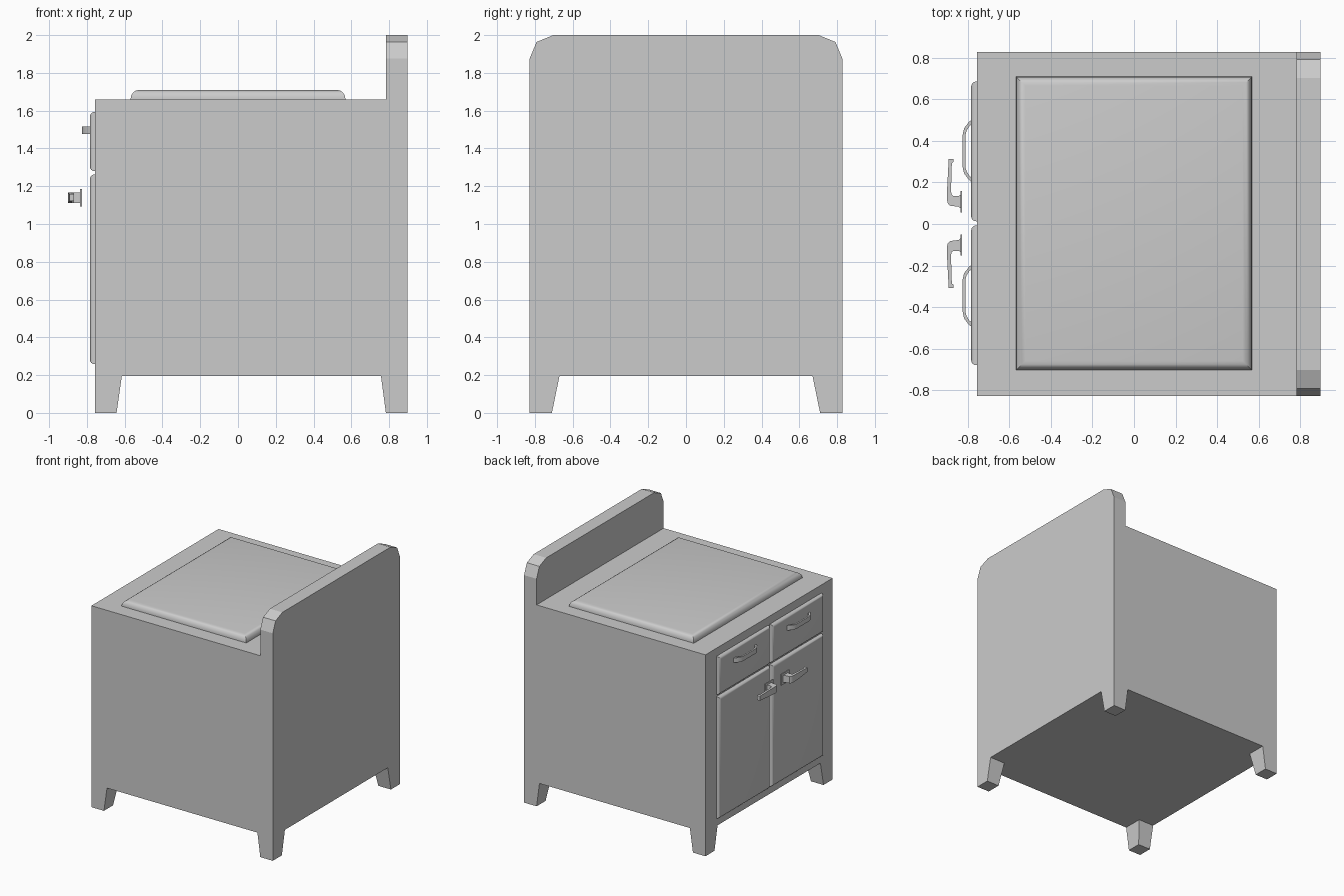
import bpy, bmesh
from mathutils import Vector

if "Cube" in bpy.data.objects:
    bpy.data.objects.remove(bpy.data.objects["Cube"])

MID = 0.003  # y of the split between the two doors


def finish(bm, name, angle=None):
    bmesh.ops.recalc_face_normals(bm, faces=bm.faces[:])
    me = bpy.data.meshes.new(name)
    bm.to_mesh(me)
    bm.free()
    ob = bpy.data.objects.new(name, me)
    bpy.context.collection.objects.link(ob)
    if angle is not None:
        bpy.ops.object.select_all(action='DESELECT')
        ob.select_set(True)
        bpy.context.view_layer.objects.active = ob
        bpy.ops.object.shade_smooth_by_angle(angle=angle)
    return ob


def prism(points, lo, hi, axis):
    """Extrude a closed outline along axis (1: outline in xz, 2: outline in xy)."""
    bm = bmesh.new()
    vs = [bm.verts.new((a, lo, b) if axis == 1 else (a, b, lo)) for a, b in points]
    face = bm.faces.new(vs)
    ext = bmesh.ops.extrude_face_region(bm, geom=[face])['geom']
    move = Vector((0, 0, 0))
    move[axis] = hi - lo
    bmesh.ops.translate(bm, vec=move, verts=[g for g in ext if isinstance(g, bmesh.types.BMVert)])
    return bm


def slab(name, lo, hi, axis, side, width):
    """Box whose edges around one face are rounded with mitred corners."""
    lo, hi = Vector(lo), Vector(hi)
    bm = bmesh.new()
    bmesh.ops.create_cube(bm, size=1)
    for v in bm.verts:
        v.co = Vector(((lo + hi)[i] / 2 + v.co[i] * (hi - lo)[i] for i in range(3)))
    edges = [e for e in bm.edges if all(abs(v.co[axis] - side) < 1e-4 for v in e.verts)]
    bmesh.ops.bevel(bm, geom=edges, offset=width, segments=4, profile=0.5, affect='EDGES')
    return finish(bm, name, 0.7)


# Cabinet body with raised backboard, one solid
X0, X1, Y, ZB = -0.757, 0.897, 0.828, 0.195
bm = prism([(X0, ZB), (X1, ZB), (X1, 2.0), (0.783, 2.0), (0.783, 1.66), (X0, 1.66)], -Y, Y, 1)
corner = [e for e in bm.edges
          if all(v.co.z > 1.99 for v in e.verts)
          and abs(e.verts[0].co.y - e.verts[1].co.y) < 1e-4]
bmesh.ops.bevel(bm, geom=corner, offset=0.125, segments=2, profile=0.5, affect='EDGES')

# Legs: cut the corners out of the underside and pull them down, tapering inward
for co, no in (((-0.615, 0, 0), (1, 0, 0)), ((0.757, 0, 0), (1, 0, 0)),
               ((0, -0.67, 0), (0, 1, 0)), ((0, 0.67, 0), (0, 1, 0))):
    under = [f for f in bm.faces if all(v.co.z < ZB + 1e-4 for v in f.verts)]
    geom = set(under)
    for f in under:
        geom.update(f.verts)
        geom.update(f.edges)
    bmesh.ops.bisect_plane(bm, geom=list(geom), plane_co=co, plane_no=no)
legs = []
for f in bm.faces:
    c = f.calc_center_median()
    if all(v.co.z < ZB + 1e-4 for v in f.verts) and abs(c.y) > 0.67 and not -0.615 < c.x < 0.757:
        legs.append(f)
for f in legs:
    ext = bmesh.ops.extrude_face_region(bm, geom=[f])['geom']
    for v in (g for g in ext if isinstance(g, bmesh.types.BMVert)):
        v.co.z = 0
        if abs(v.co.x + 0.615) < 1e-3:
            v.co.x = -0.643
        elif abs(v.co.x - 0.757) < 1e-3:
            v.co.x = 0.783
        if abs(abs(v.co.y) - 0.67) < 1e-3:
            v.co.y *= 0.71 / 0.67
    if f.is_valid:
        bm.faces.remove(f)
finish(bm, "cabinet_body")

# Padded top
slab("top_pad", (-0.568, -0.704, 1.655), (0.568, 0.71, 1.71), 2, 1.71, 0.045)

for s, label in ((1, "left"), (-1, "right")):
    # Door and drawer front
    ya, yb = sorted((MID + s * 0.01, MID + s * 0.683))
    slab(label + "_door", (-0.784, ya, 0.258), (-0.752, yb, 1.262), 0, -0.784, 0.024)
    slab(label + "_drawer", (-0.784, ya, 1.28), (-0.752, yb, 1.593), 0, -0.784, 0.024)

    # Bowed drawer pull
    outer = [(-0.78, 0.197), (-0.795, 0.21), (-0.818, 0.24), (-0.825, 0.27),
             (-0.825, 0.425), (-0.818, 0.458), (-0.795, 0.488), (-0.78, 0.5)]
    inner = [(-0.78, 0.478), (-0.793, 0.467), (-0.806, 0.447), (-0.812, 0.423),
             (-0.812, 0.272), (-0.806, 0.25), (-0.793, 0.23), (-0.78, 0.218)]
    pts = [(x, MID + s * y) for x, y in outer + inner]
    finish(prism(pts, 1.477, 1.516, 2), label + "_drawer_pull", 0.6)

    # Door latch: mounting plate and bent lever that slims toward its tip
    plate = [(-0.836, 0.053), (-0.827, 0.053), (-0.827, 0.155), (-0.836, 0.155)]
    finish(prism([(x, MID + s * y) for x, y in plate], 1.093, 1.185, 2), label + "_latch_plate")
    lever = [(-0.836, 0.073), (-0.845, 0.08), (-0.885, 0.085), (-0.896, 0.095), (-0.901, 0.115),
             (-0.9, 0.16), (-0.893, 0.295), (-0.893, 0.311), (-0.868, 0.311), (-0.868, 0.296),
             (-0.877, 0.29), (-0.881, 0.16), (-0.879, 0.14), (-0.87, 0.132),
             (-0.845, 0.132), (-0.836, 0.137)]
    bm = prism([(x, MID + s * y) for x, y in lever], 1.112, 1.168, 2)
    for v in bm.verts:
        far = max(0, abs(v.co.y - MID) - 0.14) / 0.17
        v.co.z = 1.14 + (v.co.z - 1.14) * (1 - 0.35 * far)
    finish(bm, label + "_latch_lever", 0.6)
